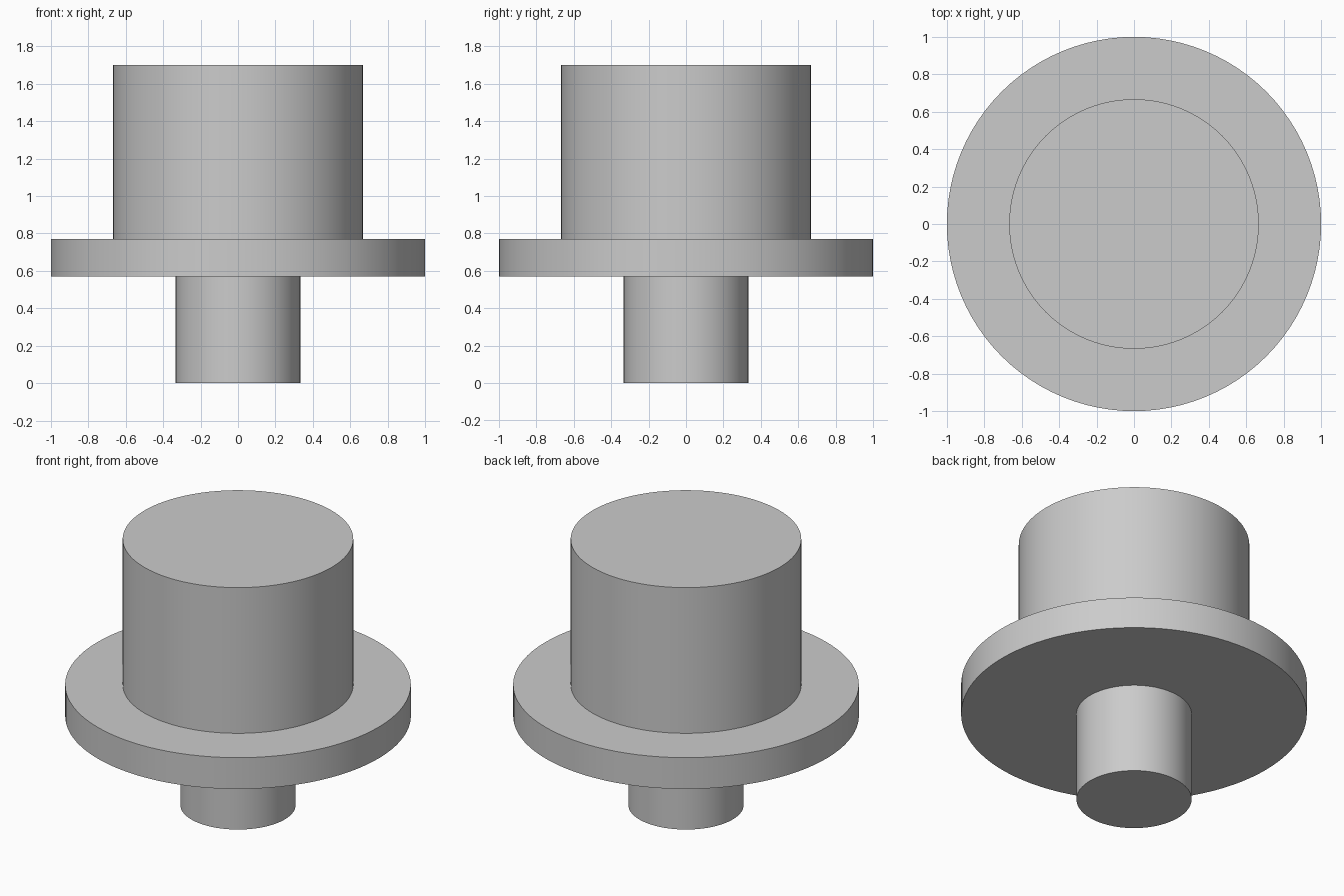
import bpy
import math

cube = bpy.data.objects.get("Cube")
if cube:
    bpy.data.objects.remove(cube, do_unlink=True)

grey = bpy.data.materials.new("plain grey")
grey.use_nodes = True
colour = (0.6, 0.6, 0.6, 1)
grey.diffuse_color = colour
grey.node_tree.nodes["Principled BSDF"].inputs["Base Color"].default_value = colour


def cylinder(name, radius, bottom, top):
    bpy.ops.mesh.primitive_cylinder_add(
        vertices=96, radius=radius, depth=top - bottom,
        location=(0, 0, (bottom + top) / 2))
    part = bpy.context.object
    part.name = name
    part.data.materials.append(grey)
    bpy.ops.object.shade_smooth_by_angle(angle=math.radians(30))


# Narrow stem, wide flange and thick head, stacked on one axis
cylinder("stem", 0.333, 0, 0.57)
cylinder("flange", 1, 0.57, 0.77)
cylinder("head", 0.667, 0.77, 1.70)
